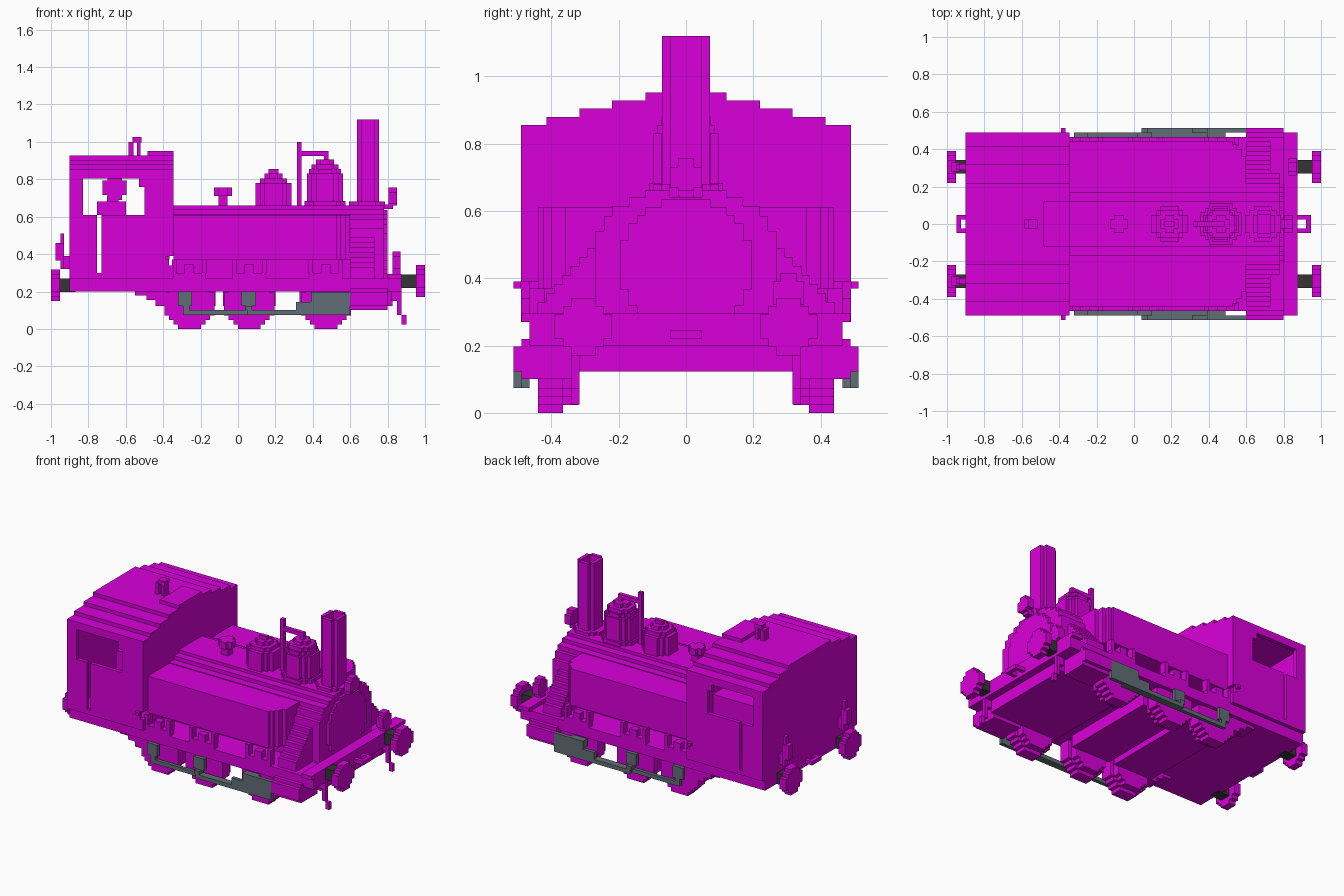
import bpy
import bmesh
import math

STEP = 2.44      # edge of one block, in hundredths of a unit
SCALE = 0.01

default_cube = bpy.data.objects.get("Cube")
if default_cube:
    bpy.data.objects.remove(default_cube, do_unlink=True)


def make_material(name, colour):
    material = bpy.data.materials.new(name)
    material.use_nodes = True
    material.diffuse_color = (*colour, 1)
    shader = material.node_tree.nodes["Principled BSDF"]
    shader.inputs["Base Color"].default_value = (*colour, 1)
    return material


magenta = make_material("magenta", (0.7, 0, 0.7))
grey = make_material("steel_grey", (0.12, 0.155, 0.18))
dark = make_material("dark_grey", (0.035, 0.035, 0.035))


def finish(name, bm, material, mirror=False):
    """Turn a bmesh into an object, with a copy across y = 0 if asked."""
    bmesh.ops.recalc_face_normals(bm, faces=bm.faces)
    bmesh.ops.scale(bm, vec=(SCALE, SCALE, SCALE), verts=bm.verts)
    mesh = bpy.data.meshes.new(name)
    bm.to_mesh(mesh)
    bm.free()
    mesh.materials.append(material)
    obj = bpy.data.objects.new(name, mesh)
    bpy.context.collection.objects.link(obj)
    if mirror:
        modifier = obj.modifiers.new("other_side", "MIRROR")
        modifier.use_axis = (False, True, False)
        modifier.use_mirror_merge = False


def blocks(name, boxes, material=magenta, mirror=False):
    """Boxes given as (x range, y range, z range)."""
    bm = bmesh.new()
    for ranges in boxes:
        verts = bmesh.ops.create_cube(bm, size=1)["verts"]
        for v in verts:
            for axis, (low, high) in enumerate(ranges):
                v.co[axis] = low if v.co[axis] < 0 else high
    finish(name, bm, material, mirror)


def wide(half):
    return (-half, half)


def around(middle, half):
    return (middle - half, middle + half)


def disc(name, axis, centre, radius, span, mirror=False):
    """Round prism with a stepped outline, along x, y or z."""
    rows = round(2 * radius / STEP)
    size = 2 * radius / rows
    odd = rows % 2 / 2
    right = []
    for row in range(rows):
        low = -radius + row * size
        half = math.sqrt(max(radius ** 2 - (low + size / 2) ** 2, 0))
        half = max(size, (round(half / size - odd) + odd) * size)
        if right and abs(right[-1][0] - half) < size / 4:
            right[-1] = (half, low + size)
        else:
            right += [(half, low), (half, low + size)]
    outline = right + [(-a, b) for a, b in reversed(right)]
    bm = bmesh.new()
    others = [i for i in range(3) if i != axis]
    verts = []
    for a, b in outline:
        co = [0, 0, 0]
        co[axis] = span[0]
        co[others[0]] = centre[0] + a
        co[others[1]] = centre[1] + b
        verts.append(bm.verts.new(co))
    face = bm.faces.new(verts)
    # keep the first cap, so the prism is closed at both ends
    extruded = bmesh.ops.extrude_face_region(bm, geom=[face], use_keep_orig=True)["geom"]
    for v in extruded:
        if isinstance(v, bmesh.types.BMVert):
            v.co[axis] = span[1]
    finish(name, bm, magenta, mirror)


X, Y, Z = range(3)

# Cab: hollow, with a window and a door slot in each side
side = (46.5, 49)
blocks("cab_side", [
    ((-90, -83), side, (27, 85.5)), ((-50, -37), side, (27, 85.5)),
    ((-37, -34.6), side, (39, 85.5)), ((-37, -34.6), side, (27, 34)),
    ((-83, -50), side, (80.5, 85.5)), ((-83, -75.5), side, (27, 61)),
    ((-73, -50), side, (27, 61)), ((-75.5, -73), side, (27, 30)),
    ((-53, -50), side, (76, 80.5)), ((-39, -36.5), (49, 51.2), (37, 39)),
], mirror=True)
blocks("cab_ends", [((-90, -87.5), wide(46.5), (20, 85.5)),
                    ((-37, -34.6), wide(46.5), (39, 85.5)),
                    ((-37, -34.6), wide(46.5), (27, 34))])
blocks("cab_roof", [((-90, -34.6), wide(half), (83 + i * STEP, 85.5 + i * STEP))
                    for i, half in enumerate((48.8, 41.5, 31.7, 22))])
blocks("roof_hatch", [((-48.5, -34.6), wide(12), (92.5, 95.2))])
blocks("whistle", [((-58.5, -56), wide(STEP), (92.5, 100)),
                   ((-56.5, -51.5), wide(STEP), (99.8, 102.5)),
                   ((-54, -52), wide(STEP), (92.5, 100))])

# Fittings inside the cab
blocks("firebox_back", [((-71, -37), wide(25), (27, 61)),
                        ((-75.5, -60), wide(10), (61, 68)),
                        ((-70, -64), wide(3), (68, 71))])
disc("brake_wheel", Y, (-66, 75.5), 6.5, wide(STEP))

# Chassis and running plate
blocks("running_plate", [((-90, 82), wide(46.5), (20, 27))])
blocks("buffer_beam", [((80, 87.5), wide(46.5), (20, 27)),
                       ((80, 87.5), wide(48.8), (27, 29.5))])
blocks("front_chassis", [((60, 82.5), wide(32), (12.3, 20))])
blocks("cab_step", [((start, -38), (32, 44), (low, 20)) for start, low in
                    ((-55, 18), (-49, 15.5), (-44, 12.3))], mirror=True)

# Wheels, axle boxes across the chassis, and springs
for number, x in enumerate((-26, 6, 47), 1):
    disc(f"wheel_tread_{number}", Y, (x, 13.4), 13.4, (36.5, 44), mirror=True)
    disc(f"wheel_flange_{number}", Y, (x, 13.4), 11, (32, 36.5), mirror=True)
    blocks(f"axle_box_{number}", [(around(x, 14), wide(32.5), (12.3, 21))])
    blocks(f"spring_{number}", [
        (around(x, 9), (42, 46.5), (27, 30)), (around(x, 2.5), (42, 46.5), (30, 34.5)),
        (around(x - 8, 1.2), (42, 46.5), (30, 37)), (around(x + 8, 1.2), (42, 46.5), (30, 37)),
    ], mirror=True)

# Cylinders and drive rods
blocks("cylinder", [((60, 80), (32, 48.8), (10, 22)),
                    ((60, 80), (48.8, 51.2), (12.3, 19.7))], mirror=True)
blocks("coupling_rod", [((-29.5, 5), (46.5, 48.8), (7.4, 10)),
                        ((5, 49), (46.5, 51.2), (7.4, 10)),
                        ((49, 60), (48.8, 51.2), (7.4, 10)),
                        ((-32, -24.5), (46.5, 48.8), (12.3, 20)),
                        ((-29.5, -26), (46.5, 48.8), (10, 12.3)),
                        ((2, 9.5), (46.5, 48.8), (12.3, 20)),
                        ((4, 7.5), (46.5, 51.2), (10, 12.3))], grey, True)
blocks("crosshead", [((39, 60), (48.8, 51.2), (10, 15)),
                     ((39, 49), (46.5, 51.2), (15, 19.7)),
                     ((49, 60), (48.8, 51.2), (15, 19.7)),
                     ((31, 39), (48.8, 51.2), (10, 14.5))], grey, True)

# Boiler, smokebox and water tanks
blocks("boiler", [((-34.6, 78), wide(half), (27, top)) for half, top in
                  ((27, 54), (24.4, 58.5), (22, 61.5), (17, 64), (12, 66))])
disc("smokebox_door", X, (0, 44), 19.5, (77, 80))
blocks("smokebox_saddle", [((60, 73), wide(29.4 + i * STEP), (27, 49 - i * 2.7))
                           for i in range(7)])
blocks("water_tank", [((-34.6, 53), (22, 44), (37, 61)),
                      ((53, 55), (22, 42.5), (37, 61)),
                      ((55, 57.5), (22, 40), (37, 61)),
                      ((57.5, 60), (22, 36), (37, 61))], mirror=True)

# Chimney: cross-shaped tube, open at the top
blocks("chimney_wall", [((66, 73), (4.8, 7.2), (64, 112)),
                        ((63.5, 66), (0, 4.8), (64, 112)),
                        ((73, 75.5), (0, 4.8), (64, 112)),
                        ((66, 73), (0, 4.8), (64, 105))], mirror=True)
disc("chimney_base", Z, (69, 0), 9.7, (64, 68))

# Domes and valves along the boiler top: (middle x, [(radius, low, high)])
domes = {
    "filler_valve": (-8, [(2.5, 65, 71), (4.9, 71, 75.5)]),
    "sand_dome": (19, [(9.7, 64, 78), (7.3, 78, 80.5), (4.9, 80.5, 83), (1.3, 83, 85.5)]),
    "steam_dome": (46.5, [(11, 64, 68.3), (9.7, 68, 83), (8.5, 83, 85.5),
                          (7.3, 85.5, 88), (4.9, 88, 90.5)]),
}
for name, (x, layers) in domes.items():
    for number, (radius, low, high) in enumerate(layers):
        disc(f"{name}_{number}", Z, (x, 0), radius, (low, high))
blocks("steam_pipe", [((31.5, 34), wide(1.3), (65, 100)),
                      ((34, 48.5), wide(1.3), (92.5, 95)),
                      ((46, 48.5), wide(1.3), (90, 95))])

# Buffers
for end, x, z in (("front", 1, 25.6), ("rear", -1, 23.3)):
    shank = sorted((x * 87, x * 96))
    head = sorted((x * 95.3, x * 100))
    blocks(f"{end}_buffer_shank", [(shank, around(30.5, 3.6), around(z, 3.6))], dark, True)
    disc(f"{end}_buffer_head", X, (30.5, z), 8.5, head, mirror=True)

# Coupling loops, guard irons and lamps
blocks("front_coupling", [((87, 94.5), (2.4, 4.8), (22, 24.5)),
                          ((92, 94.5), (0, 2.4), (22, 24.5))], mirror=True)
blocks("rear_coupling", [((-95, -90), (2.4, 4.8), (22, 24.5)),
                         ((-95, -92.5), (0, 2.4), (22, 24.5))], mirror=True)
blocks("guard_iron", [((82, 87.4), (31.7, 34), (15, 20.5)),
                      ((85, 87.4), (31.7, 34), (7.4, 15)),
                      ((87.4, 90), (31.7, 34), (2.5, 7.4))], mirror=True)
blocks("rear_lamp", [((-97.5, -93), (28, 33), (36.5, 46)),
                     ((-95, -93), (29, 32), (46, 51)),
                     ((-93, -90), (29, 32), (32, 39)),
                     ((-95, -93), (28, 33), (32, 36.5))], mirror=True)
blocks("front_lamp", [((82.5, 87), (26, 35), (32, 39)),
                      ((82.5, 87), (28, 33), (29.5, 41.5))])
blocks("top_lamp", [((77, 83), wide(2.4), (64, 66.5)),
                    ((80.5, 85), wide(4.8), (67, 73)),
                    ((80.5, 85), wide(2.4), (66, 75.6))])
